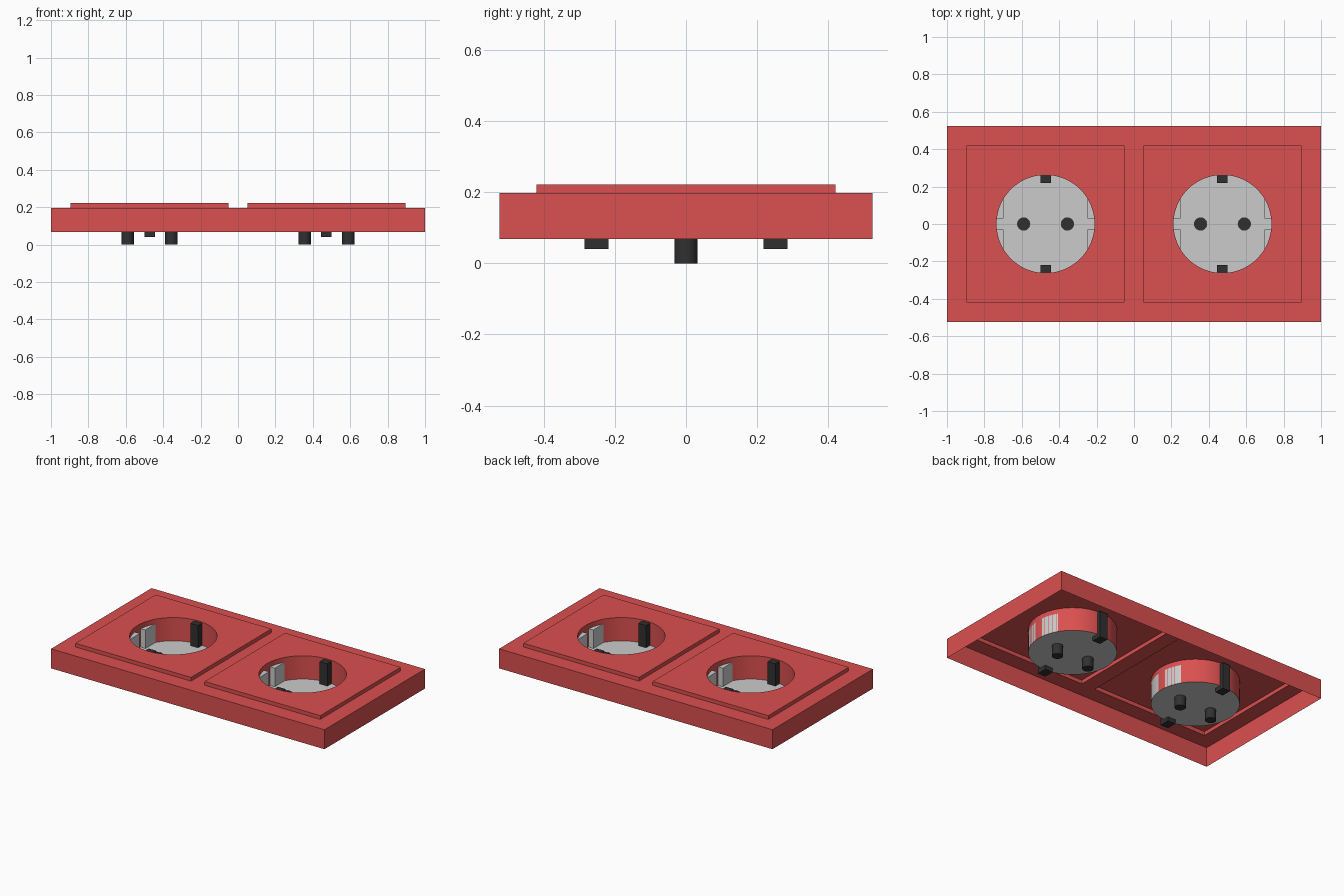
import bpy, bmesh, math
from math import sin, cos, radians

if "Cube" in bpy.data.objects:
    bpy.data.objects.remove(bpy.data.objects["Cube"])

W, D = 1.0, 0.525                 # frame half sizes
Z0, Z1, Z2 = 0.068, 0.197, 0.222  # frame bottom, frame top, plate top
CX, PW, PD = 0.473, 0.423, 0.42   # socket offset, plate half sizes
R, PIN_R, PIN_X = 0.262, 0.033, 0.117


def material(name, rgb):
    m = bpy.data.materials.new(name)
    m.diffuse_color = (*rgb, 1)
    m.use_nodes = True
    m.node_tree.nodes["Principled BSDF"].inputs["Base Color"].default_value = m.diffuse_color
    return m


RED = material("red_plastic", (0.71, 0.08, 0.08))
DARK = material("dark_metal", (0.03, 0.03, 0.03))


def rect(cx, hx, hy):
    return [(cx - hx, -hy), (cx + hx, -hy), (cx + hx, hy), (cx - hx, hy)]


def circle(cx, r, n):
    return [(cx + r * cos(2 * math.pi * i / n), r * sin(2 * math.pi * i / n)) for i in range(n)]


def loop(bm, pts, z):
    """Closed ring of vertices, returned with its edges."""
    vs = [bm.verts.new((x, y, z)) for x, y in pts]
    return vs, [bm.edges.new((vs[i - 1], vs[i])) for i in range(len(vs))]


def sheet(bm, outer, holes, z):
    """Flat upward-facing face area with holes; returns the rings."""
    rings = [loop(bm, p, z) for p in [outer] + holes]
    edges = [e for r in rings for e in r[1]]
    res = bmesh.ops.triangle_fill(bm, edges=edges, use_beauty=True, normal=(0, 0, 1))
    for f in res["geom"]:
        if isinstance(f, bmesh.types.BMFace):
            f.normal_update()
            if f.normal.z < 0:
                f.normal_flip()
    return [r[0] for r in rings]


def wall(bm, top, z, inward=False):
    """Vertical wall from a ring down to height z; returns the lower ring."""
    low = [bm.verts.new((v.co.x, v.co.y, z)) for v in top]
    for i in range(len(top)):
        q = [top[i - 1], low[i - 1], low[i], top[i]]
        bm.faces.new(q[::-1] if inward else q)
    return low


def finish(bm, name, mat=None, smooth=False):
    me = bpy.data.meshes.new(name)
    bm.to_mesh(me)
    bm.free()
    ob = bpy.data.objects.new(name, me)
    bpy.context.collection.objects.link(ob)
    if mat:
        me.materials.append(mat)
    if smooth:
        bpy.ops.object.select_all(action='DESELECT')
        ob.select_set(True)
        bpy.context.view_layer.objects.active = ob
        bpy.ops.object.shade_smooth_by_angle(angle=radians(30))
    return ob


def prism(name, pts, z0, z1, mat=None):
    bm = bmesh.new()
    top, _ = loop(bm, pts, z1)
    low = wall(bm, top, z0)
    bm.faces.new(top)
    bm.faces.new(low[::-1])
    bmesh.ops.recalc_face_normals(bm, faces=bm.faces[:])
    return finish(bm, name, mat)


# Outer frame: open-bottomed shell with two plate openings
bm = bmesh.new()
rings = sheet(bm, rect(0, W, D), [rect(-CX, PW, PD), rect(CX, PW, PD)], Z1)
wall(bm, rings[0], Z0)
finish(bm, "outer_frame", RED)

for side, cx in (("left", -CX), ("right", CX)):
    # Raised cover plate with the round well wall
    bm = bmesh.new()
    rings = sheet(bm, rect(cx, PW, PD), [circle(cx, R, 64)], Z2)
    wall(bm, rings[0], Z1)
    wall(bm, rings[1], Z0, inward=True)
    finish(bm, side + "_cover_plate", RED, smooth=True)

    # Well floor with two pin holes
    pins = [circle(cx + s * PIN_X, PIN_R, 32) for s in (-1, 1)]
    bm = bmesh.new()
    sheet(bm, circle(cx, R, 64), pins, Z0)
    finish(bm, side + "_well_floor")

    # Pin sleeves: dark cups hanging below the floor
    bm = bmesh.new()
    for p in pins:
        top, _ = loop(bm, p, Z0)
        bm.faces.new(wall(bm, top, 0, inward=True))
    finish(bm, side + "_pin_sleeves", DARK, smooth=True)

    for s in (-1, 1):
        # Earth clips at front and back of the well
        clip = [(cx + x, s * y) for x, y in
                ((-0.028, 0.218), (0.028, 0.218), (0.028, 0.285), (-0.028, 0.285))]
        prism(side + "_earth_clip", clip, 0.04, 0.215, DARK)

        # Guide ribs: two circle segments on each side, split by a slot
        for t in (-1, 1):
            a0, a1 = math.asin(0.03 / R), math.acos(0.225 / R)
            arc = [a0 + (a1 - a0) * i / 8 for i in range(9)]
            pts = [(0.225, 0.03)] + [(R * cos(a), R * sin(a)) for a in arc]
            prism(side + "_guide_rib", [(cx + s * x, t * y) for x, y in pts], Z0, 0.19)
